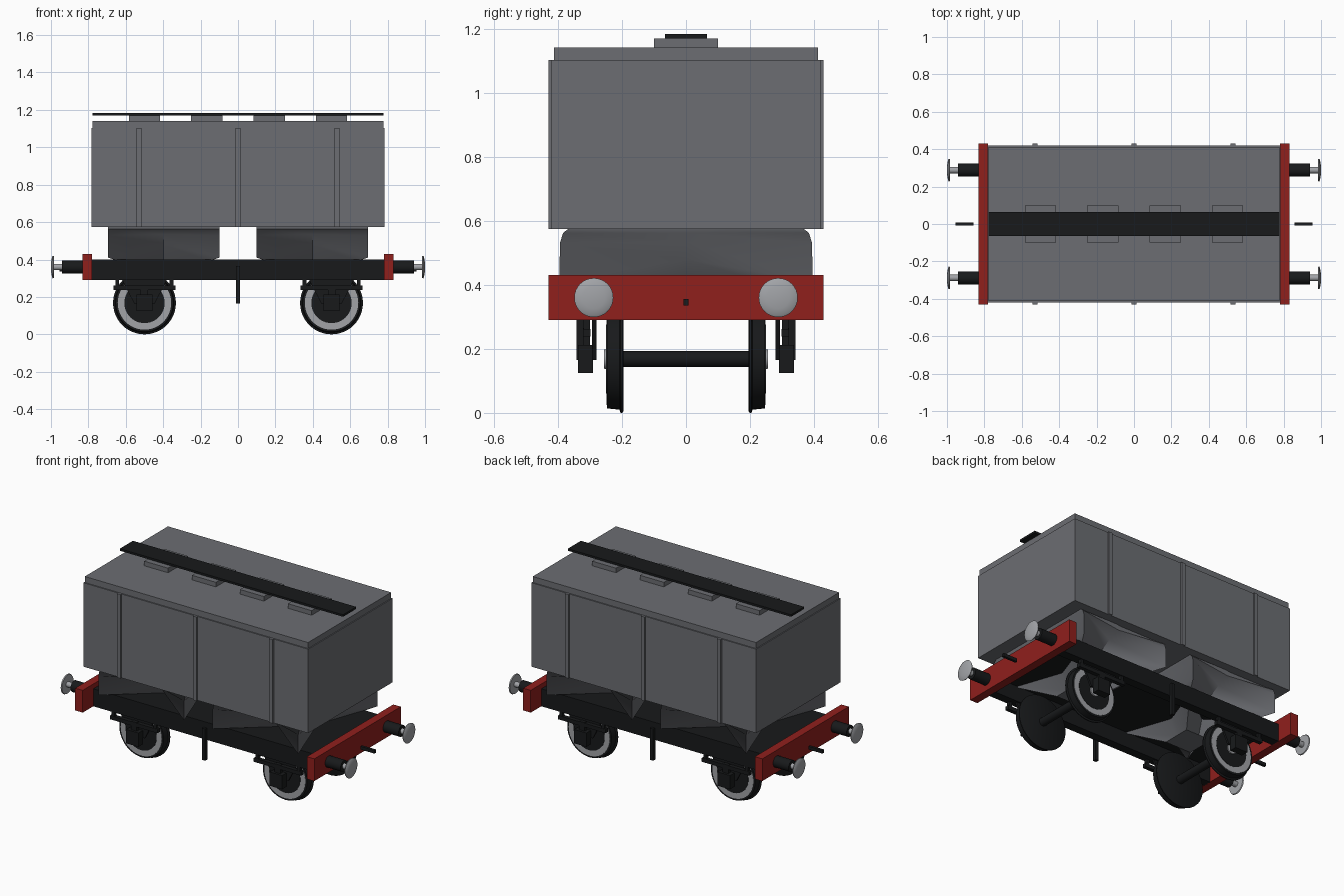
import bpy, bmesh, math
from mathutils import Matrix

if "Cube" in bpy.data.objects:
    bpy.data.objects.remove(bpy.data.objects["Cube"])


def material(name, rgb):
    m = bpy.data.materials.new(name)
    m.diffuse_color = (*rgb, 1)
    m.use_nodes = True
    m.node_tree.nodes["Principled BSDF"].inputs["Base Color"].default_value = m.diffuse_color
    return m


GREY = material("body_grey", (0.15, 0.155, 0.17))
BLACK = material("black", (0.009, 0.01, 0.011))
RED = material("red", (0.28, 0.014, 0.012))
STEEL = material("steel", (0.36, 0.37, 0.39))


def finish(bm, name, mat, smooth=False):
    bmesh.ops.recalc_face_normals(bm, faces=bm.faces)
    me = bpy.data.meshes.new(name)
    bm.to_mesh(me)
    bm.free()
    me.materials.append(mat)
    ob = bpy.data.objects.new(name, me)
    bpy.context.collection.objects.link(ob)
    if smooth:
        bpy.ops.object.select_all(action='DESELECT')
        ob.select_set(True)
        bpy.context.view_layer.objects.active = ob
        bpy.ops.object.shade_smooth_by_angle(angle=math.radians(35))
    return ob


def box(name, x, y, z, mat):
    """Box from (min, max) pairs."""
    bm = bmesh.new()
    size = [b - a for a, b in (x, y, z)]
    mid = [(a + b) / 2 for a, b in (x, y, z)]
    bmesh.ops.create_cube(bm, size=1, matrix=Matrix.Translation(mid) @ Matrix.Diagonal((*size, 1)))
    return finish(bm, name, mat)


def span(c, h):
    return (c - h, c + h)


def side(s, a, b):
    return tuple(sorted((s * a, s * b)))


def loft(name, rings, mat, smooth=False):
    """Closed solid through rings of equal point count."""
    bm = bmesh.new()
    loops = [[bm.verts.new(p) for p in r] for r in rings]
    n = len(loops[0])
    for a, b in zip(loops, loops[1:]):
        for i in range(n):
            bm.faces.new((a[i], a[(i + 1) % n], b[(i + 1) % n], b[i]))
    bm.faces.new(loops[0])
    bm.faces.new(loops[-1])
    return finish(bm, name, mat, smooth)


def turned(name, axis, center, profile, mat, n=40):
    """Solid of revolution about the x or y axis; profile is (offset, radius)."""
    rings = []
    for d, r in profile:
        ring = []
        for i in range(n):
            a = 2 * math.pi * i / n
            u, v = r * math.cos(a), r * math.sin(a)
            o = (d, u, v) if axis == 'x' else (u, d, v)
            ring.append([c + k for c, k in zip(center, o)])
        rings.append(ring)
    return loft(name, rings, mat, True)


def star(cx, hx, hy, z, mx, my, mz):
    """Eight-point ring: corners (hx, hy, z) with pinched side middles (mx, my, mz)."""
    ring = []
    for i, j in ((-1, -1), (0, -1), (1, -1), (1, 0), (1, 1), (0, 1), (-1, 1), (-1, 0)):
        ring.append((cx + i * hx, j * hy, z) if i and j else (cx + i * mx, j * my, mz))
    return ring


# Body, roof and side ribs
box("body", span(0, .783), span(0, .42), (.575, 1.103), GREY)
box("roof", span(0, .777), span(0, .413), (1.103, 1.141), GREY)
for x in (-.53, 0, .53):
    for s in (-1, 1):
        box("body_rib", span(x, .013), side(s, .415, .43), (.575, 1.103), GREY)

# Roof hatches and walkway
for x in (-.5, -.167, .167, .5):
    box("roof_hatch", span(x, .083), span(0, .1), (1.14, 1.17), GREY)
box("roof_walkway", span(0, .777), span(0, .065), (1.17, 1.183), BLACK)

# Hoppers: rounded shoulder, sides pinched in between full corners, outlet below
for x in (-.397, .397):
    loft("hopper", [star(x, .298, .365, .577, .298, .365, .577),
                    star(x, .298, .384, .562, .29, .34, .562),
                    star(x, .298, .394, .53, .25, .26, .535),
                    star(x, .298, .395, .41, .2, .16, .48),
                    star(x, .24, .3, .392, .14, .12, .4),
                    star(x, .09, .09, .292, .09, .09, .292)], GREY, True)

# Underframe
box("floor_plate", span(0, .78), span(0, .3), (.385, .4), BLACK)
for s in (-1, 1):
    box("solebar", span(0, .785), side(s, .27, .325), (.29, .4), BLACK)
    box("brake_post", span(0, .011), side(s, .32, .342), (.165, .365), BLACK)
    box("buffer_beam", side(s, .78, .832), span(0, .43), (.29, .43), RED)
    box("coupling_hook", side(s, .857, .955), span(0, .008), (.335, .355), BLACK)

# Buffers
for sx in (-1, 1):
    for y in (-.288, .288):
        c = (0, y, .36)
        turned("buffer_housing", 'x', c, [(sx * .825, .035), (sx * .94, .035)], BLACK, 24)
        turned("buffer_shank", 'x', c, [(sx * .93, .017), (sx * .987, .017)], STEEL, 20)
        turned("buffer_head", 'x', c, [(sx * d, r) for d, r in
               ((.984, .058), (.99, .061), (.994, .054), (.998, .035), (1.0, .01))], STEEL, 32)

# Wheelsets with axle guards, axle boxes and springs
for x in (-.5, .5):
    c = (x, 0, .168)
    turned("axle", 'y', c, [(-.22, .025), (.22, .025)], BLACK, 20)
    for s in (-1, 1):
        turned("wheel", 'y', c, [(s * d, r) for d, r in
               ((.196, .163), (.199, .168), (.204, .168), (.208, .158), (.246, .154))], BLACK, 48)
        turned("wheel_rim", 'y', c, [(s * .24, .143), (s * .248, .143)], STEEL, 48)
        turned("wheel_centre", 'y', c, [(s * .24, .108), (s * .25, .108)], BLACK, 48)
        turned("wheel_hub", 'y', c, [(s * .24, .032), (s * .256, .03)], STEEL, 24)
        outline = [(-.12, .292), (.12, .292), (.055, .165), (-.055, .165)]
        loft("axle_guard", [[(x + u, s * y, z) for u, z in outline] for y in (.28, .293)], BLACK)
        box("axle_box", span(x, .043), side(s, .29, .337), (.125, .212), BLACK)
        box("leaf_spring", span(x, .165), side(s, .298, .322), (.238, .262), BLACK)
        box("spring_buckle", span(x, .02), side(s, .3, .322), (.205, .265), BLACK)
        for e in (-1, 1):
            box("spring_hanger", span(x + e * .145, .01), side(s, .3, .32), (.25, .295), BLACK)
